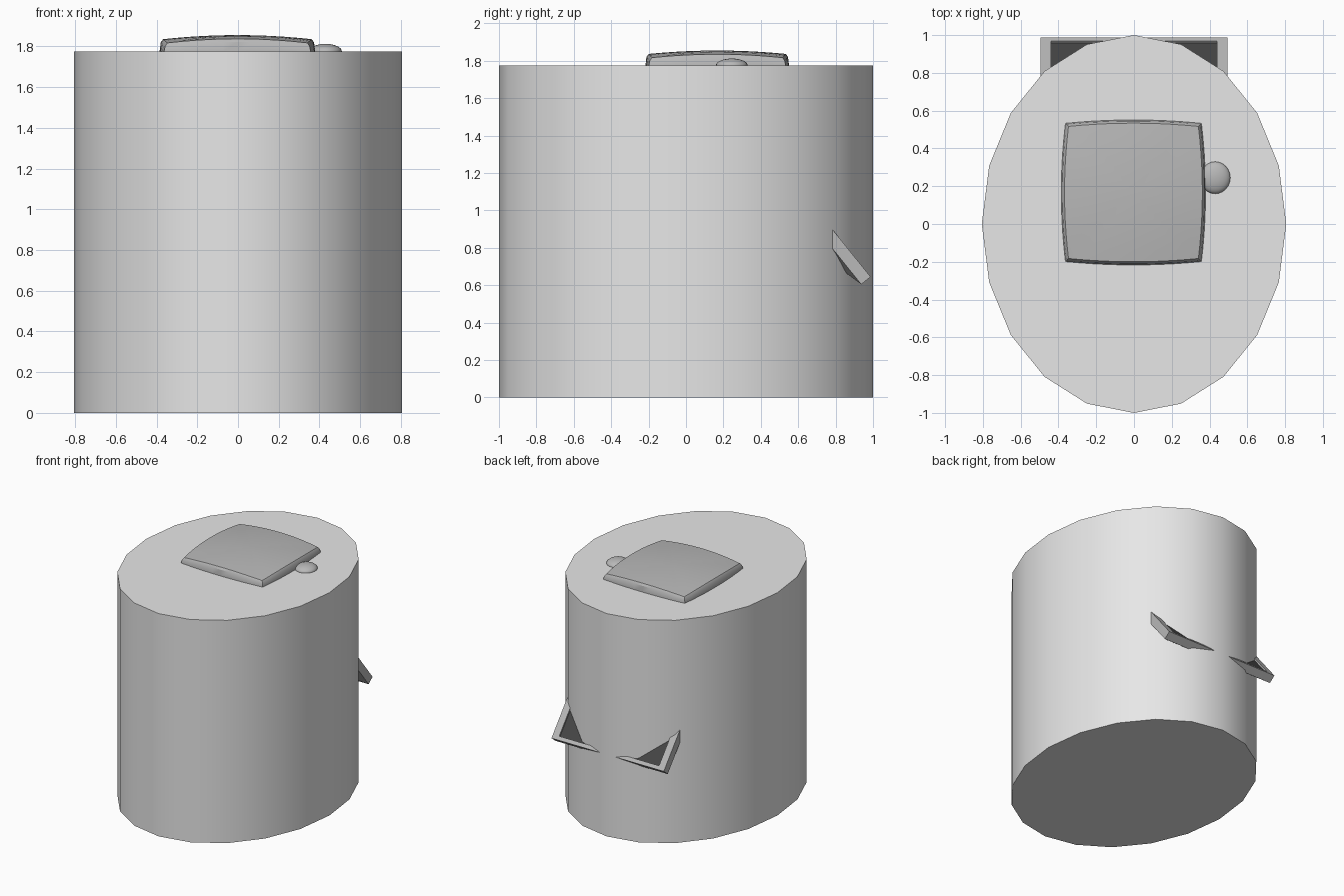
import bpy, bmesh, math
from mathutils import Vector

if "Cube" in bpy.data.objects:
    bpy.data.objects.remove(bpy.data.objects["Cube"])


def material(name, v):
    m = bpy.data.materials.new(name)
    m.diffuse_color = (v, v, v, 1)
    m.use_nodes = True
    m.node_tree.nodes["Principled BSDF"].inputs["Base Color"].default_value = m.diffuse_color
    return m


LIGHT = material("light grey", 0.8)
MID = material("mid grey", 0.48)
DARK = material("dark grey", 0.06)


def loft(name, rings, mats, smooth=None):
    """Skin a stack of closed rings and cap both ends; returns the object."""
    bm = bmesh.new()
    loops = [[bm.verts.new(p) for p in ring] for ring in rings]
    for a, b in zip(loops, loops[1:]):
        for i in range(len(a)):
            j = (i + 1) % len(a)
            bm.faces.new((a[i], a[j], b[j], b[i]))
    bm.faces.new(loops[0])
    end = bm.faces.new(loops[-1])
    end.material_index = len(mats) - 1
    bmesh.ops.recalc_face_normals(bm, faces=bm.faces)
    me = bpy.data.meshes.new(name)
    bm.to_mesh(me)
    bm.free()
    for m in mats:
        me.materials.append(m)
    ob = bpy.data.objects.new(name, me)
    bpy.context.collection.objects.link(ob)
    if smooth:
        shade(ob, smooth)
    return ob


def shade(ob, angle):
    bpy.ops.object.select_all(action='DESELECT')
    ob.select_set(True)
    bpy.context.view_layer.objects.active = ob
    bpy.ops.object.shade_smooth_by_angle(angle=math.radians(angle))


# Oval body with twenty sides
def oval(z):
    return [(0.806 * math.cos(i * math.pi / 10), math.sin(i * math.pi / 10), z)
            for i in range(20)]


loft("body", [oval(0), oval(1.775)], [LIGHT], 35)


# Domed cushion on top: square outline with bowed edges
def cushion_ring(scale, z=None, n=10):
    pts = []
    for side in range(4):
        for i in range(n):
            t = -1 + 2 * i / n
            x, y = t, -1
            for _ in range(side):
                x, y = -y, x
            bow_x = 0.360 + 0.022 * (1 - y * y)
            bow_y = 0.366 + 0.018 * (1 - x * x)
            u, v = x * scale, y * scale
            h = 1.855 - 0.022 * u * u - 0.020 * v * v if z is None else z
            pts.append((-0.003 + u * bow_x, 0.167 + v * bow_y, h))
    return pts


def lowered(ring, drop):
    return [(x, y, z - drop) for x, y, z in ring]


rings = [cushion_ring(1.0, 1.72), cushion_ring(1.0, 1.775),
         lowered(cushion_ring(0.985), 0.014), cushion_ring(0.955)]
rings += [cushion_ring(s) for s in (0.8, 0.6, 0.4, 0.2, 0.05)]
loft("cushion", rings, [MID], 30)

# Flattened knob beside the cushion
bpy.ops.mesh.primitive_uv_sphere_add(segments=24, ring_count=16, radius=1,
                                     location=(0.43, 0.245, 1.775))
knob = bpy.context.object
knob.name = "knob"
knob.scale = (0.08, 0.085, 0.037)
knob.data.materials.append(MID)
shade(knob, 40)

# Tilted framed panel whose lower corners poke out of the back
CORNER = Vector((0, 0.987, 0.645))
UP = Vector((0, -0.627, 0.779))
OUT = Vector((0, 0.779, 0.627))


def panel_ring(half, low, high, depth):
    return [CORNER + Vector((x, 0, 0)) + UP * u + OUT * depth
            for x, u in ((-half, low), (half, low), (half, high), (-half, high))]


loft("framed_panel", [
    panel_ring(0.20, 0.29, 0.46, -0.14),    # tapered rear
    panel_ring(0.495, 0.0, 0.75, -0.064),
    panel_ring(0.495, 0.0, 0.75, 0.0),      # outer rim
    panel_ring(0.44, 0.03, 0.70, 0.0),      # inner rim
    panel_ring(0.44, 0.03, 0.70, -0.012),   # recessed dark face
], [MID, DARK])
